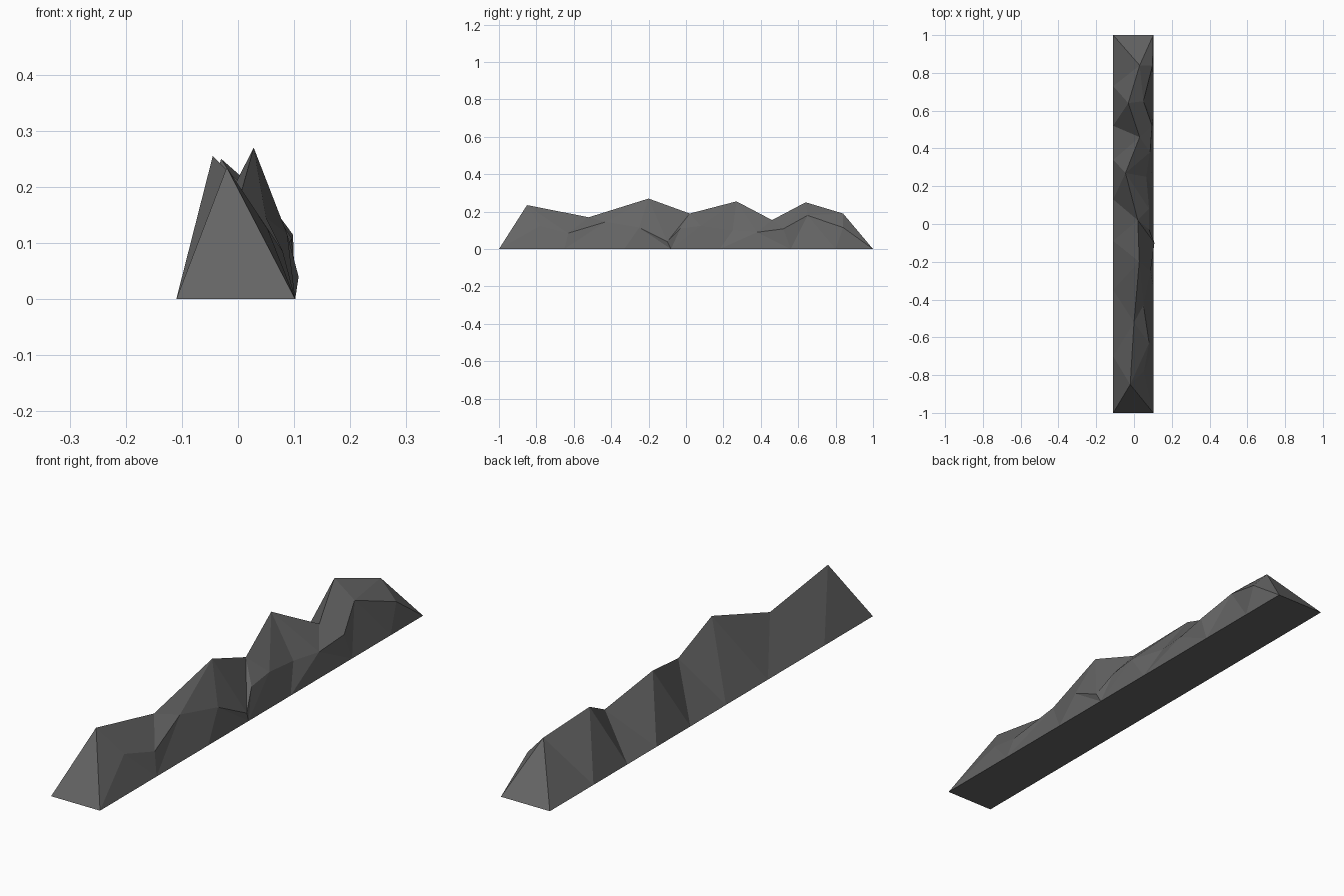
import bpy, bmesh

if "Cube" in bpy.data.objects:
    bpy.data.objects.remove(bpy.data.objects["Cube"])

# Profile rows running from front (-y) to back (+y)
ridge = [(-0.02, -0.85, 0.235), (0.0, -0.52, 0.17), (0.028, -0.2, 0.27), (0.02, 0.02, 0.19),
         (-0.045, 0.27, 0.255), (0.03, 0.46, 0.155), (-0.03, 0.64, 0.25), (0.03, 0.84, 0.19)]
ledge = [(0.102, -1, 0), (0.053, -0.78, 0.125), (0.08, -0.63, 0.085), (0.05, -0.43, 0.145),
         (0.088, -0.25, 0.115), (0.108, -0.1, 0.04), (0.08, -0.03, 0.11), (0.08, 0.08, 0.125),
         (0.065, 0.25, 0.1), (0.085, 0.38, 0.09), (0.096, 0.52, 0.108), (0.05, 0.65, 0.18),
         (0.098, 0.84, 0.115)]
left_foot = [(-0.11, y, 0) for y in (-1, -0.7, -0.35, -0.09, 0.13, 0.34, 0.52, 0.73, 1)]
right_foot = [(0.102, y, 0) for y in (-1, -0.65, -0.33, -0.08, 0.18, 0.56, 0.8, 1)]

bm = bmesh.new()
cache = {}


def vert(p):
    if p not in cache:
        cache[p] = bm.verts.new(p)
    return cache[p]


def face(*points):
    if len(set(points)) == len(points):
        bm.faces.new([vert(p) for p in points])


def zipper(a, b):
    """Triangle strip between two rows, advancing the row that lags in y."""
    i = j = 0
    while i < len(a) - 1 or j < len(b) - 1:
        if j == len(b) - 1 or (i < len(a) - 1 and a[i + 1][1] + a[i][1] <= b[j + 1][1] + b[j][1]):
            face(a[i], a[i + 1], b[j])
            i += 1
        else:
            face(a[i], b[j + 1], b[j])
            j += 1


# Left slope, upper and lower right slopes
zipper(ridge, left_foot)
zipper(ridge, ledge)
zipper(ledge, right_foot)
# Sloping ends and flat underside
face(left_foot[0], right_foot[0], ridge[0])
face(ridge[-1], ledge[-1], right_foot[-1])
face(ridge[-1], right_foot[-1], left_foot[-1])
face(*(left_foot + right_foot[::-1]))
bmesh.ops.recalc_face_normals(bm, faces=bm.faces)

mesh = bpy.data.meshes.new("mountain_ridge")
bm.to_mesh(mesh)
bm.free()
obj = bpy.data.objects.new("mountain_ridge", mesh)
bpy.context.collection.objects.link(obj)

# Dark rock
rock = bpy.data.materials.new("dark_rock")
rock.diffuse_color = (0.13, 0.13, 0.13, 1)
rock.use_nodes = True
rock.node_tree.nodes["Principled BSDF"].inputs["Base Color"].default_value = rock.diffuse_color
mesh.materials.append(rock)
